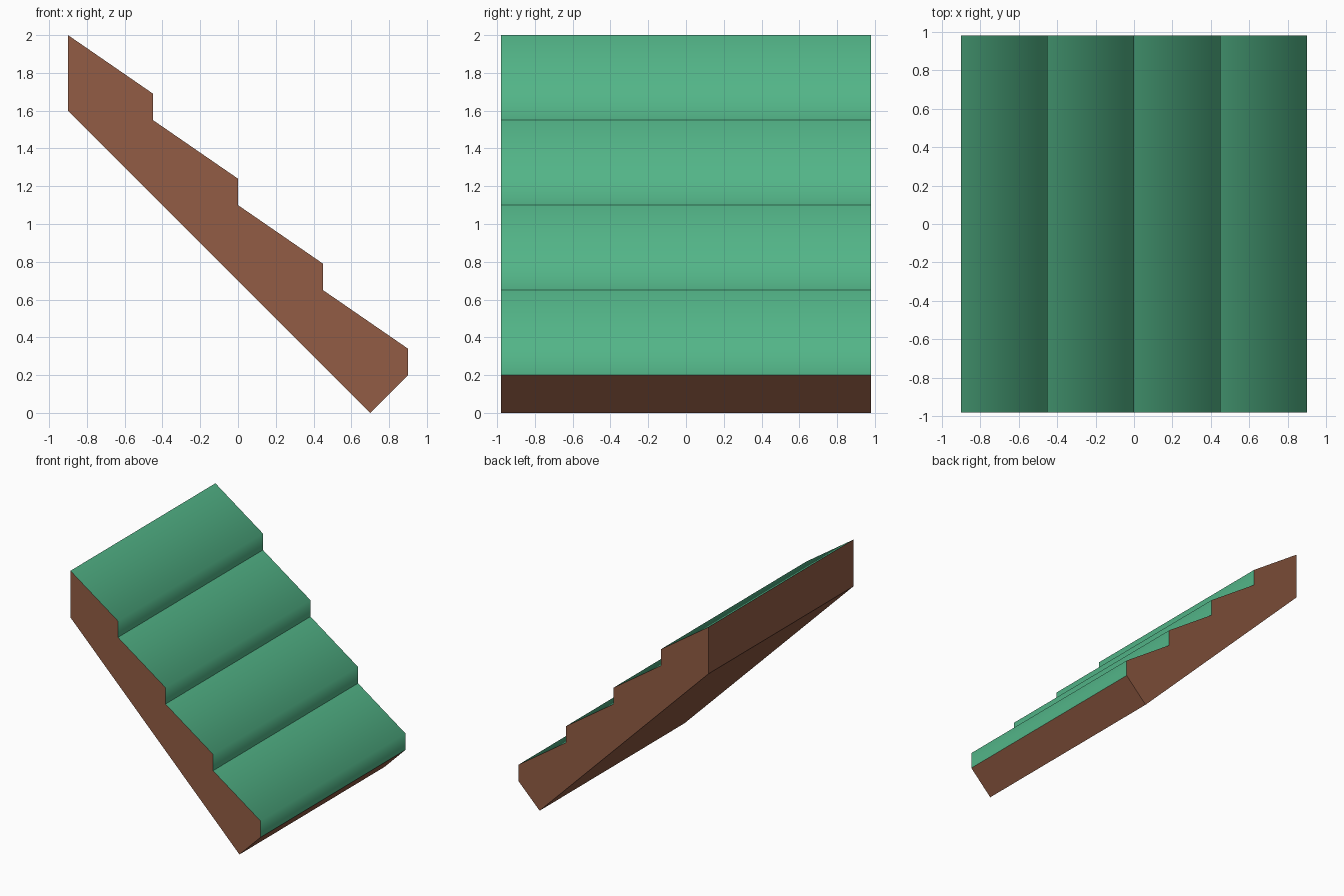
import bpy, bmesh

if "Cube" in bpy.data.objects:
    bpy.data.objects.remove(bpy.data.objects["Cube"])

def material(name, rgb):
    m = bpy.data.materials.new(name)
    m.diffuse_color = (*rgb, 1)
    m.use_nodes = True
    m.node_tree.nodes["Principled BSDF"].inputs["Base Color"].default_value = m.diffuse_color
    return m

green = material("grass green", (0.085, 0.46, 0.245))
brown = material("earth brown", (0.29, 0.107, 0.058))

STEPS, RUN, RISE, LIP, HALF = 4, 0.45, 0.45, 0.14, 0.98

# Stepped top line: each step is a sloping tread and a short riser
top = [(-0.9, 2.0)]
for i in range(1, STEPS + 1):
    x, z = -0.9 + RUN * i, 2.0 - RISE * i
    top += [(x, z + LIP), (x, z)]
top[-1] = (0.9, 0.2)
# the lower steps start at the foot of the riser above
profile = top + [(0.7, 0.0), (-0.9, 1.6)]

bm = bmesh.new()
front = [bm.verts.new((x, -HALF, z)) for x, z in profile]
back = [bm.verts.new((x, HALF, z)) for x, z in profile]
n = len(profile)

# Brown sides
bm.faces.new(front).material_index = 1
bm.faces.new(back[::-1]).material_index = 1

# Green treads and risers, brown underside and ends
for i in range(n):
    j = (i + 1) % n
    f = bm.faces.new((front[i], back[i], back[j], front[j]))
    is_step = i < 2 * STEPS
    f.material_index = 0 if is_step else 1
    f.smooth = is_step
bmesh.ops.recalc_face_normals(bm, faces=bm.faces)

# Only the outer lip of each step is rounded by shading
lips = {frozenset((front[i], back[i])) for i in range(1, 2 * STEPS, 2)}
for e in bm.edges:
    e.smooth = frozenset(e.verts) in lips

me = bpy.data.meshes.new("stepped_slope")
bm.to_mesh(me)
bm.free()
me.materials.append(green)
me.materials.append(brown)
bpy.context.collection.objects.link(bpy.data.objects.new("stepped_slope", me))
